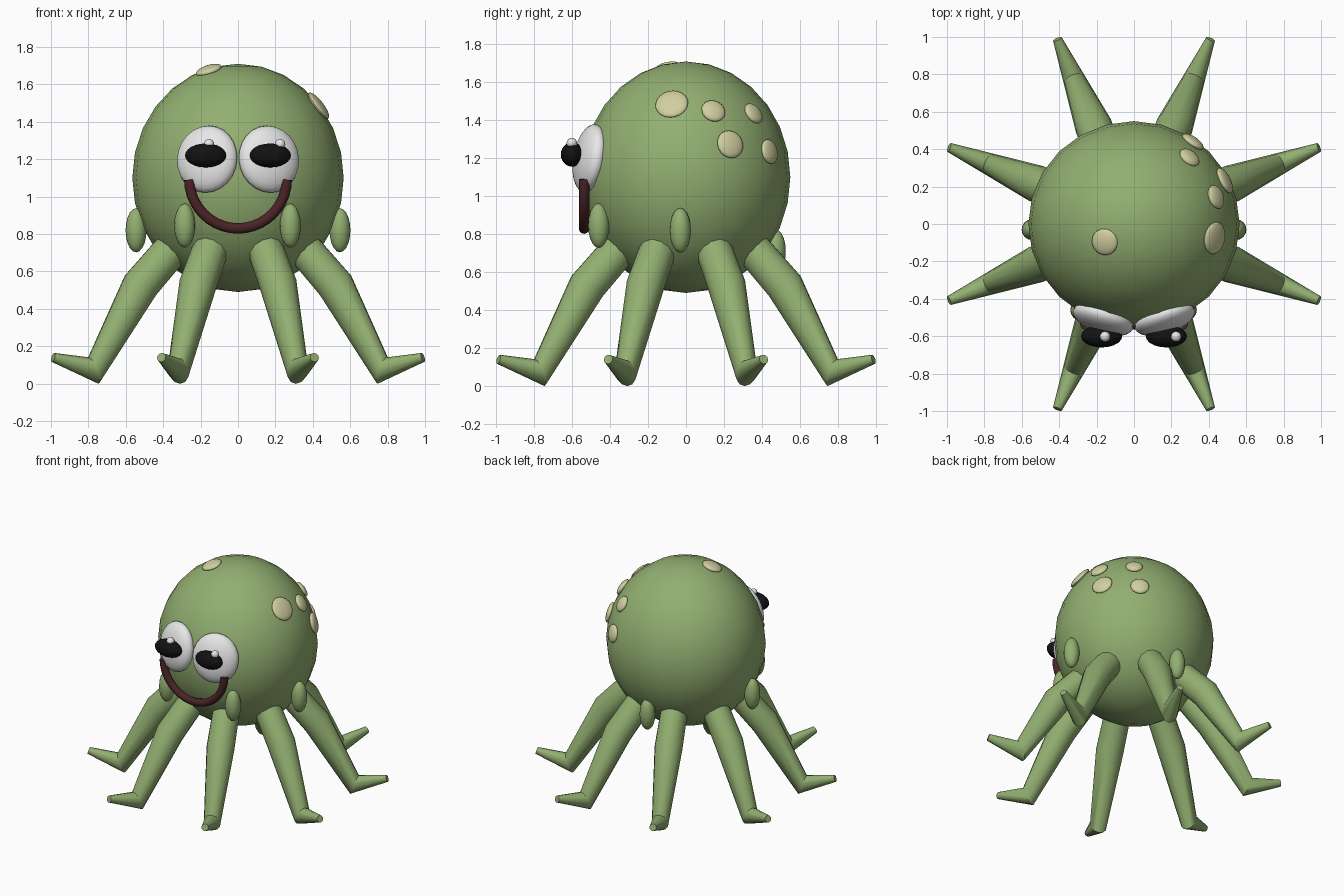
import bpy, bmesh, math
from mathutils import Vector, Matrix

if "Cube" in bpy.data.objects:
    bpy.data.objects.remove(bpy.data.objects["Cube"])


def material(name, rgb):
    m = bpy.data.materials.new(name)
    m.diffuse_color = (*rgb, 1)
    m.use_nodes = True
    m.node_tree.nodes["Principled BSDF"].inputs["Base Color"].default_value = m.diffuse_color
    return m


GREEN = material("moss_green", (0.29, 0.43, 0.165))
CREAM = material("pale_yellow", (0.63, 0.62, 0.35))
WHITE = material("eye_white", (0.8, 0.8, 0.8))
BLACK = material("pupil_black", (0.006, 0.006, 0.006))
MAROON = material("mouth_maroon", (0.07, 0.017, 0.019))

BODY_C = Vector((0, 0, 1.1))
BODY_R = Vector((0.565, 0.55, 0.61))


def finish(name, bm, mat, angle=45):
    bmesh.ops.recalc_face_normals(bm, faces=bm.faces)
    me = bpy.data.meshes.new(name)
    bm.to_mesh(me)
    bm.free()
    me.materials.append(mat)
    ob = bpy.data.objects.new(name, me)
    bpy.context.collection.objects.link(ob)
    bpy.ops.object.select_all(action='DESELECT')
    ob.select_set(True)
    bpy.context.view_layer.objects.active = ob
    bpy.ops.object.shade_smooth_by_angle(angle=math.radians(angle))
    return ob


def ellipsoid(name, center, radii, mat, normal=None, segs=20, rings=12):
    """Ellipsoid; if a normal is given its local z axis points along it."""
    bm = bmesh.new()
    bmesh.ops.create_uvsphere(bm, u_segments=segs, v_segments=rings, radius=1)
    m = Matrix.Diagonal((*radii, 1))
    if normal is not None:
        m = Vector(normal).to_track_quat('Z', 'Y').to_matrix().to_4x4() @ m
    bm.transform(Matrix.Translation(center) @ m)
    return finish(name, bm, mat)


def tube(name, points, radii, side, mat, sides=12, angle=45):
    """Tapered tube through points in one plane whose normal is side, with mitred bends."""
    bm = bmesh.new()
    pts = [Vector(p) for p in points]
    rings = []
    for i, (p, r) in enumerate(zip(pts, radii)):
        a = (p - pts[i - 1]).normalized() if i else (pts[1] - p).normalized()
        b = (pts[i + 1] - p).normalized() if i < len(pts) - 1 else a
        t = (a + b).normalized()
        stretch = min(1 / max(t.dot(a), 0.3), 1.35)
        n = t.cross(side).normalized()
        rings.append([bm.verts.new(p + r * (math.cos(k) * side + stretch * math.sin(k) * n))
                      for k in (2 * math.pi * j / sides for j in range(sides))])
    for lo, hi in zip(rings, rings[1:]):
        for j in range(sides):
            k = (j + 1) % sides
            bm.faces.new((lo[j], lo[k], hi[k], hi[j]))
    bm.faces.new(rings[0])
    bm.faces.new(rings[-1])
    return finish(name, bm, mat, angle)


# Head-body
ellipsoid("body", BODY_C, BODY_R, GREEN, segs=24, rings=14)

# Eight radial legs with kicked-out feet: (radius, height) path and thickness
LEG = [(0.30, 0.81), (0.565, 0.525), (0.835, 0.07), (1.07, 0.14)]
for i in range(8):
    a = math.radians(22.5 + 45 * i)
    out, side = Vector((math.cos(a), math.sin(a), 0)), Vector((-math.sin(a), math.cos(a), 0))
    tube(f"leg_{i + 1}", [out * r + Vector((0, 0, z)) for r, z in LEG],
         (0.095, 0.1, 0.06, 0.025), side, GREEN)

# Small upright knobs around the lower body
for i, c in enumerate([(-0.545, -0.03, 0.82), (0.545, -0.03, 0.82), (-0.285, -0.46, 0.845),
                       (0.28, -0.46, 0.845), (0, 0.47, 0.71)]):
    ellipsoid(f"knob_{i + 1}", c, (0.056, 0.056, 0.118), GREEN, segs=16, rings=10)

# Raised spots lying on the skin
SPOTS = [(-0.155, -0.095, 1.67, 0.072), (0.43, -0.075, 1.485, 0.087), (0.44, 0.145, 1.45, 0.065),
         (0.30, 0.36, 1.44, 0.06), (0.49, 0.235, 1.275, 0.075), (0.315, 0.44, 1.235, 0.066)]
for i, (x, y, z, r) in enumerate(SPOTS):
    d = Vector((x, y, z)) - BODY_C
    d /= Vector([d[k] / BODY_R[k] for k in range(3)]).length
    n = Vector([d[k] / BODY_R[k] ** 2 for k in range(3)])
    ellipsoid(f"spot_{i + 1}", BODY_C + d, (r, r, 0.024), CREAM, n)

# Eyes with pupils and highlights
for s, tag, shine_x in ((-1, "left", -0.155), (1, "right", 0.225)):
    ellipsoid(f"eye_{tag}", (s * 0.165, -0.508, 1.2), (0.168, 0.182, 0.074), WHITE,
              (s * 0.3, -0.93, 0.17), segs=24, rings=14)
    ellipsoid(f"pupil_{tag}", (s * 0.173, -0.6, 1.22), (0.11, 0.06, 0.064), BLACK)
    ellipsoid(f"highlight_{tag}", (shine_x, -0.602, 1.28), (0.028, 0.028, 0.028), WHITE,
              segs=12, rings=8)

# Smiling mouth: half ring
arc = [math.pi * (1 + i / 20) for i in range(21)]
tube("mouth", [(0.26 * math.cos(t), -0.537, 1.09 + 0.26 * math.sin(t)) for t in arc],
     [0.028] * 21, Vector((0, 1, 0)), MAROON)
